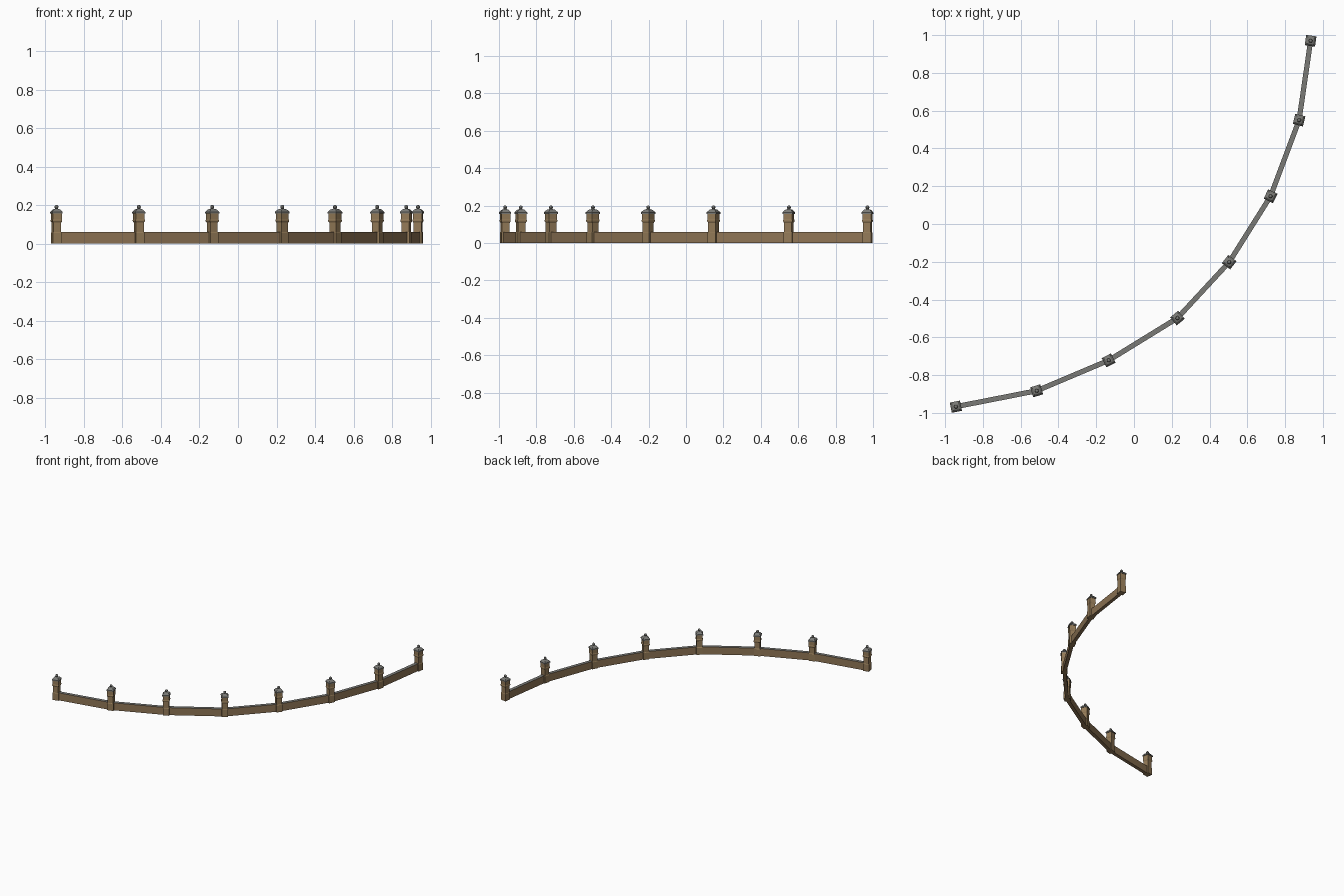
import bpy, bmesh, math
from mathutils import Vector, Matrix

if "Cube" in bpy.data.objects:
    bpy.data.objects.remove(bpy.data.objects["Cube"])


def material(name, rgb):
    m = bpy.data.materials.new(name)
    lin = [((c / 255 + 0.055) / 1.055) ** 2.4 for c in rgb]
    m.diffuse_color = (*lin, 1)
    m.use_nodes = True
    m.node_tree.nodes["Principled BSDF"].inputs["Base Color"].default_value = m.diffuse_color
    return m


WALL = material("brown brick", (143, 117, 85))
POST = material("tan stone", (148, 123, 88))
SLATE = material("grey slate", (122, 122, 118))


def finish(name, bm, mats):
    bmesh.ops.recalc_face_normals(bm, faces=bm.faces[:])
    me = bpy.data.meshes.new(name)
    bm.to_mesh(me)
    bm.free()
    for m in mats:
        me.materials.append(m)
    ob = bpy.data.objects.new(name, me)
    bpy.context.collection.objects.link(ob)
    return ob


def square_stack(name, profile, mat, matrix):
    """Square rings of (half width, z), skinned into one solid."""
    bm = bmesh.new()
    rings = [[bm.verts.new((sx * h, sy * h, z))
              for sx, sy in ((-1, -1), (1, -1), (1, 1), (-1, 1))] for h, z in profile]
    for a, b in zip(rings, rings[1:]):
        for i in range(4):
            j = (i + 1) % 4
            bm.faces.new((a[i], a[j], b[j], b[i]))
    bm.faces.new(rings[0])
    bm.faces.new(rings[-1])
    bm.transform(matrix)
    return finish(name, bm, [mat])


# Post centres along the curved boundary
points = [Vector(p) for p in (
    (-0.943, -0.967), (-0.515, -0.883), (-0.134, -0.722), (0.230, -0.498),
    (0.504, -0.202), (0.723, 0.147), (0.874, 0.550), (0.935, 0.970))]

SHAFT = [(0.0235, 0), (0.0235, 0.056), (0.021, 0.06), (0.021, 0.108),
         (0.0255, 0.116), (0.0255, 0.122), (0.0235, 0.126), (0.0235, 0.156)]
CAP = [(0.0275, 0.156), (0.0275, 0.164), (0.017, 0.177), (0.006, 0.181)]

# Posts: stone shaft, slate cap and ball finial
for i, p in enumerate(points):
    d = points[min(i + 1, 7)] - points[max(i - 1, 0)]
    mat = Matrix.Translation((p.x, p.y, 0)) @ Matrix.Rotation(math.atan2(d.y, d.x), 4, 'Z')
    square_stack(f"post_shaft_{i + 1}", SHAFT, POST, mat)
    square_stack(f"post_cap_{i + 1}", CAP, SLATE, mat)
    bm = bmesh.new()
    bmesh.ops.create_uvsphere(bm, u_segments=10, v_segments=7, radius=0.0105)
    bm.transform(mat @ Matrix.Translation((0, 0, 0.190)))
    finish(f"post_finial_{i + 1}", bm, [SLATE])

# Low walls between posts, grey on the top face
for i, (a, b) in enumerate(zip(points, points[1:])):
    d = b - a
    c = (a + b) / 2
    bm = bmesh.new()
    bmesh.ops.create_cube(bm, size=1)
    bm.transform(Matrix.Translation((c.x, c.y, 0.03))
                 @ Matrix.Rotation(math.atan2(d.y, d.x), 4, 'Z')
                 @ Matrix.Diagonal((d.length, 0.027, 0.06, 1)))
    bm.normal_update()
    for f in bm.faces:
        f.material_index = 1 if f.normal.z > 0.5 else 0
    finish(f"wall_{i + 1}", bm, [WALL, SLATE])
